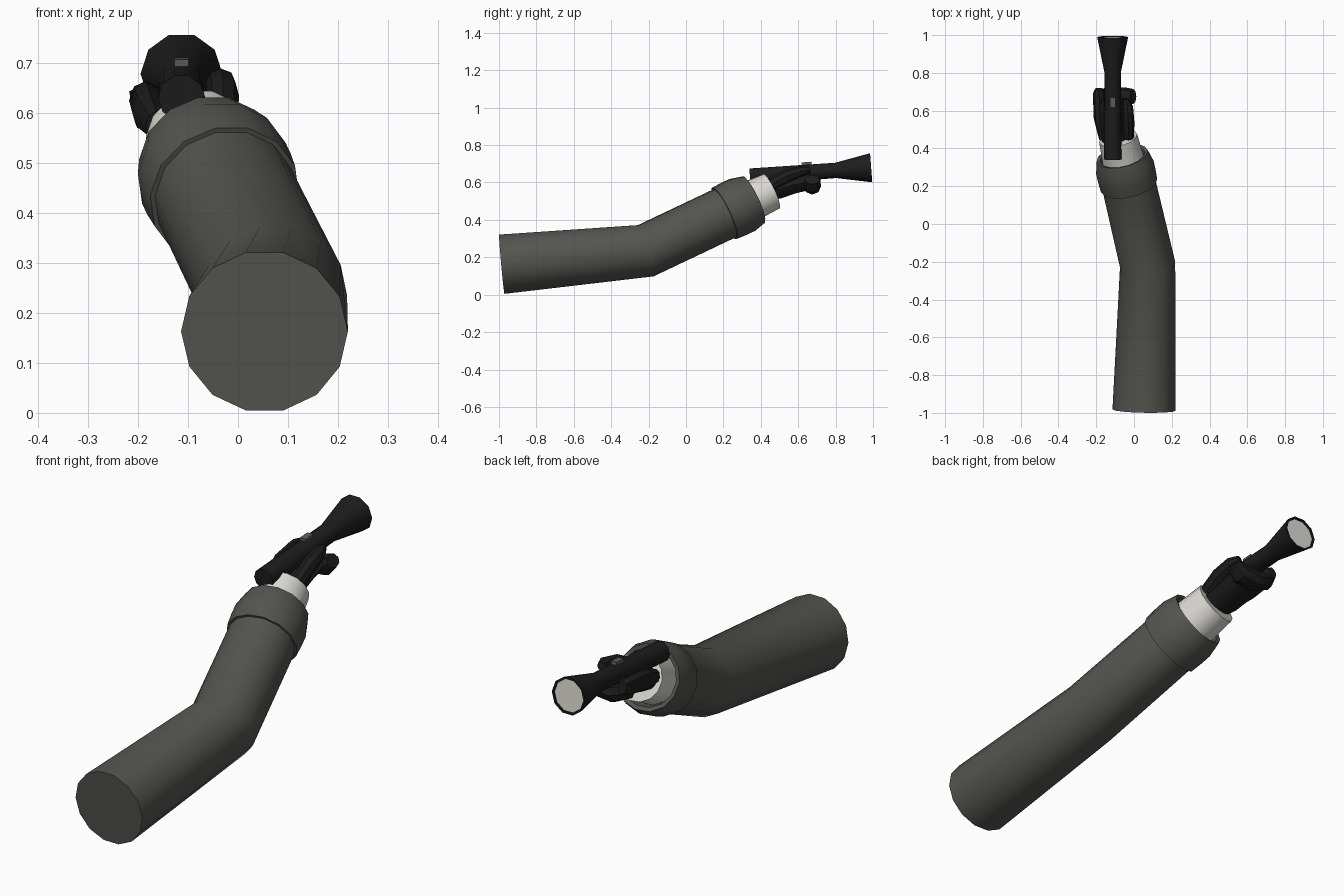
import bpy, bmesh, math
from mathutils import Vector

cube = bpy.data.objects.get("Cube")
if cube:
    bpy.data.objects.remove(cube, do_unlink=True)


def material(name, r, g, b):
    m = bpy.data.materials.new(name)
    m.use_nodes = True
    m.diffuse_color = (r, g, b, 1)
    m.node_tree.nodes["Principled BSDF"].inputs["Base Color"].default_value = (r, g, b, 1)
    return m


SLEEVE = material("sleeve grey", 0.088, 0.09, 0.078)
BLACK = material("glove black", 0.012, 0.012, 0.012)
WHITE = material("pale white", 0.72, 0.70, 0.65)
BUTTON = material("button grey", 0.11, 0.11, 0.11)


def finish(bm, name, mat, angle):
    bmesh.ops.recalc_face_normals(bm, faces=bm.faces)
    mesh = bpy.data.meshes.new(name)
    bm.to_mesh(mesh)
    bm.free()
    mesh.materials.append(mat)
    ob = bpy.data.objects.new(name, mesh)
    bpy.context.collection.objects.link(ob)
    if angle:
        bpy.ops.object.select_all(action='DESELECT')
        ob.select_set(True)
        bpy.context.view_layer.objects.active = ob
        bpy.ops.object.shade_smooth_by_angle(angle=math.radians(angle))
    return ob


def loft(name, mat, rings, sides, angle=40, caps=(True, True)):
    """Skin a row of rings, each (centre, normal, half width, half height)."""
    bm = bmesh.new()
    loops = []
    for c, n, w, h in rings:
        c, n = Vector(c), Vector(n).normalized()
        u = n.cross(Vector((0, 0, 1))).normalized()
        v = u.cross(n)
        turn = [math.tau * i / sides for i in range(sides)]
        loops.append([bm.verts.new(c + u * w * math.cos(a) + v * h * math.sin(a)) for a in turn])
    for a, b in zip(loops, loops[1:]):
        for i in range(sides):
            j = (i + 1) % sides
            bm.faces.new((a[i], a[j], b[j], b[i]))
    if caps[0]:
        bm.faces.new(loops[0])
    if caps[1]:
        bm.faces.new(loops[-1])
    return finish(bm, name, mat, angle)


def limb(name, mat, path, sides=8, angle=40):
    """Loft along a path of (centre, half width, half height)."""
    pts = [Vector(p[0]) for p in path]
    last = len(pts) - 1
    rings = [(p, pts[min(i + 1, last)] - pts[max(i - 1, 0)], path[i][1], path[i][2])
             for i, p in enumerate(pts)]
    return loft(name, mat, rings, sides, angle)


# Arm axis: forearm points are measured by their depth along y
elbow = Vector((0.07, -0.215, 0.235))
fore = Vector((-0.23, 1, 0.475))


def on_fore(y):
    return elbow + fore * (y - elbow.y)


def fore_ring(y, r):
    return (on_fore(y), fore, r, r)


# Sleeve with a bent elbow
loft("sleeve", SLEEVE, [
    ((0.053, -0.985, 0.163), (0.02, 1, 0.09), 0.167, 0.163),
    ((0.072, -0.215, 0.235), (-0.1, 1, 0.286), 0.147, 0.146),
    fore_ring(0.22, 0.143),
], 14, angle=60, caps=(True, False))

# Turned cuff, closing in around the wrist
loft("cuff", SLEEVE, [
    fore_ring(0.205, 0.14), fore_ring(0.205, 0.153), fore_ring(0.255, 0.156),
    fore_ring(0.30, 0.156), fore_ring(0.36, 0.139), fore_ring(0.355, 0.122),
    fore_ring(0.30, 0.105),
], 14, caps=(False, False))

# Shirt cuff at the wrist
loft("wrist_cuff", WHITE, [
    fore_ring(0.28, 0.114), fore_ring(0.455, 0.103), fore_ring(0.455, 0.06),
], 14)

# Gloved hand: palm below the torch, curled fingers, thumb on the left
limb("palm", BLACK, [
    ((-0.09, 0.42, 0.55), 0.07, 0.05),
    ((-0.10, 0.49, 0.565), 0.085, 0.055),
    ((-0.11, 0.58, 0.59), 0.09, 0.05),
    ((-0.11, 0.67, 0.605), 0.085, 0.045),
], 10)
limb("curled_fingers", BLACK, [
    ((-0.005, 0.675, 0.615), 0.04, 0.03),
    ((-0.04, 0.675, 0.59), 0.047, 0.047),
    ((-0.12, 0.675, 0.58), 0.047, 0.045),
    ((-0.175, 0.67, 0.60), 0.047, 0.04),
    ((-0.195, 0.665, 0.65), 0.04, 0.025),
])
limb("finger_side", BLACK, [
    ((-0.165, 0.45, 0.575), 0.02, 0.03),
    ((-0.18, 0.56, 0.605), 0.033, 0.045),
    ((-0.185, 0.69, 0.625), 0.033, 0.04),
    ((-0.185, 0.715, 0.63), 0.022, 0.028),
])
limb("thumb", BLACK, [
    ((-0.03, 0.46, 0.59), 0.03, 0.035),
    ((-0.03, 0.54, 0.635), 0.032, 0.035),
    ((-0.035, 0.62, 0.662), 0.03, 0.028),
    ((-0.045, 0.66, 0.668), 0.018, 0.018),
])

# Torch: tapered barrel, flared head, recessed lens
beam = Vector((0, 1, 0.075))


def torch_ring(y, r):
    return (Vector((-0.113, 0.34, 0.63)) + beam * (y - 0.34), beam, r, r)


loft("torch_body", BLACK, [
    torch_ring(0.342, 0.047), torch_ring(0.80, 0.043), torch_ring(0.99, 0.082),
    torch_ring(0.99, 0.074), torch_ring(0.975, 0.072),
], 10)
loft("torch_lens", WHITE, [
    torch_ring(0.976, 0.073), torch_ring(0.984, 0.072),
], 10)

# Torch switch
bm = bmesh.new()
bmesh.ops.create_cube(bm, size=1)
bmesh.ops.scale(bm, vec=(0.028, 0.052, 0.03), verts=bm.verts)
switch = finish(bm, "torch_switch", BUTTON, 0)
switch.location = (-0.113, 0.645, 0.694)
switch.rotation_euler.x = math.atan(beam.z)
